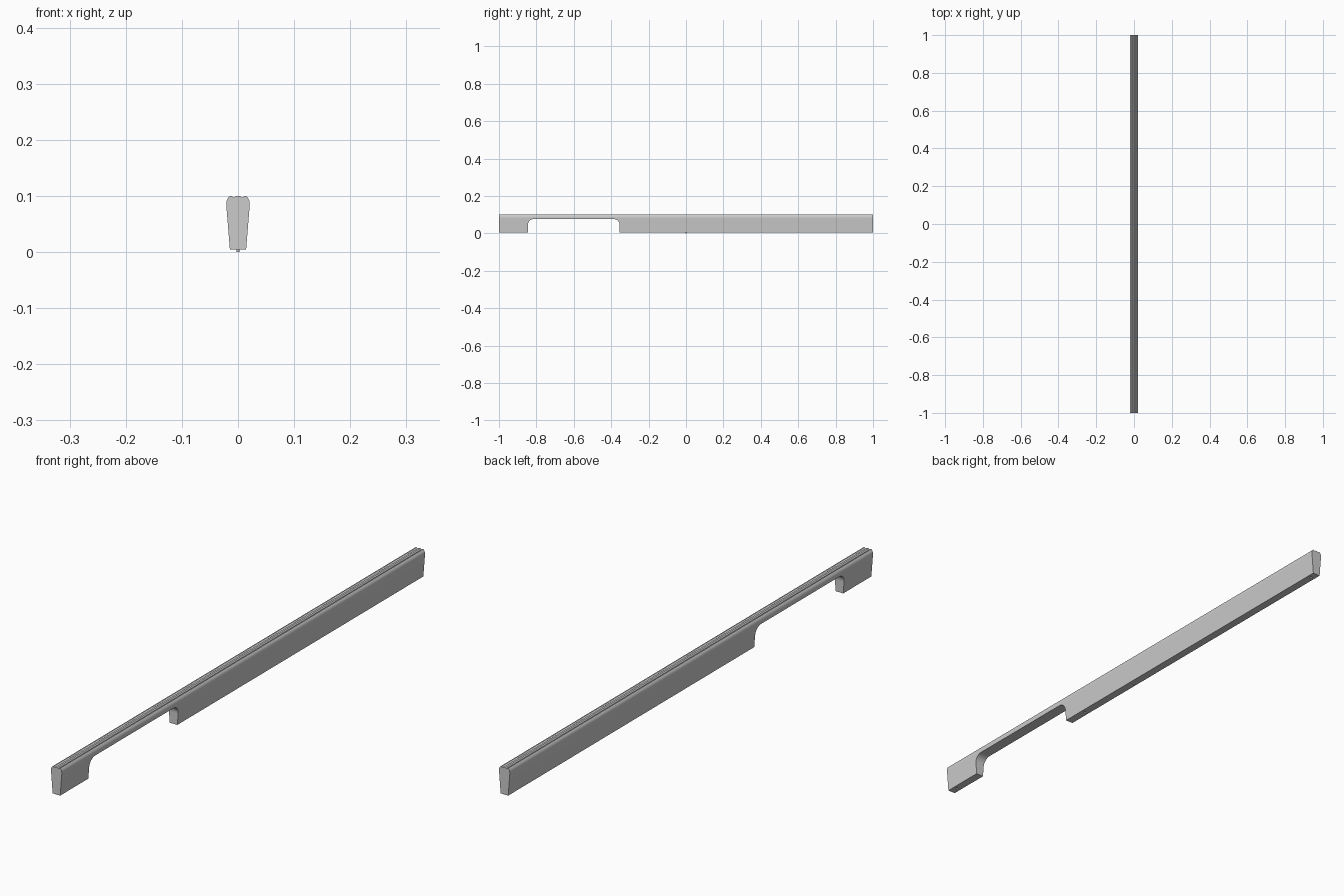
import bpy, bmesh, math
from mathutils import Vector

if "Cube" in bpy.data.objects:
    bpy.data.objects.remove(bpy.data.objects["Cube"])


def prism(name, pts, depth_vec):
    """Extrude a closed outline of 3D points along a vector."""
    bm = bmesh.new()
    face = bm.faces.new([bm.verts.new(p) for p in pts])
    ext = bmesh.ops.extrude_face_region(bm, geom=[face])
    verts = [v for v in ext["geom"] if isinstance(v, bmesh.types.BMVert)]
    bmesh.ops.translate(bm, verts=verts, vec=Vector(depth_vec))
    bmesh.ops.recalc_face_normals(bm, faces=bm.faces)
    me = bpy.data.meshes.new(name)
    bm.to_mesh(me)
    bm.free()
    ob = bpy.data.objects.new(name, me)
    bpy.context.collection.objects.link(ob)
    return ob


def cylinder(name, y, z0, z1, r):
    pts = [(r * math.cos(a), y + r * math.sin(a), z0)
           for a in (i * math.tau / 16 for i in range(16))]
    return prism(name, pts, (0, 0, z1 - z0))


def cut(target, cutter):
    cutter.hide_render = True
    cutter.hide_viewport = True
    mod = target.modifiers.new(cutter.name, 'BOOLEAN')
    mod.operation = 'DIFFERENCE'
    mod.solver = 'EXACT'
    mod.object = cutter


# Bar: tapered section with rounded shoulders and two shallow top grooves
half = [(0.0145, 0.005), (0.0205, 0.079), (0.0209, 0.086), (0.0200, 0.092),
        (0.0172, 0.0975), (0.0145, 0.0998), (0.0110, 0.0998),
        (0.0085, 0.0975), (0.0070, 0.0970), (0.0055, 0.0985), (0.0035, 0.1000)]
outline = half + [(-x, z) for x, z in reversed(half)]
bar = prism("bar", [(x, -1, z) for x, z in outline], (0, 2, 0))

# Hand opening with rounded upper corners
y0, y1, top, r = -0.845, -0.355, 0.076, 0.03
arc = [(y0, -0.02)]
for cy, start in ((y0 + r, 180), (y1 - r, 90)):
    for i in range(9):
        a = math.radians(start - 90 * i / 8)
        arc.append((cy + r * math.cos(a), top - r + r * math.sin(a)))
arc.append((y1, -0.02))
cut(bar, prism("opening_cutter", [(-0.05, y, z) for y, z in arc], (0.1, 0, 0)))

# Screw holes in the underside
for i, y in enumerate((-0.97, -0.27, 0.97)):
    cut(bar, cylinder(f"hole_cutter_{i}", y, -0.01, 0.025, 0.004))

# Small locating pin under the middle
cylinder("locating_pin", 0, 0, 0.008, 0.003)

bpy.context.view_layer.objects.active = bar
bar.select_set(True)
bpy.ops.object.shade_smooth_by_angle(angle=math.radians(30))
